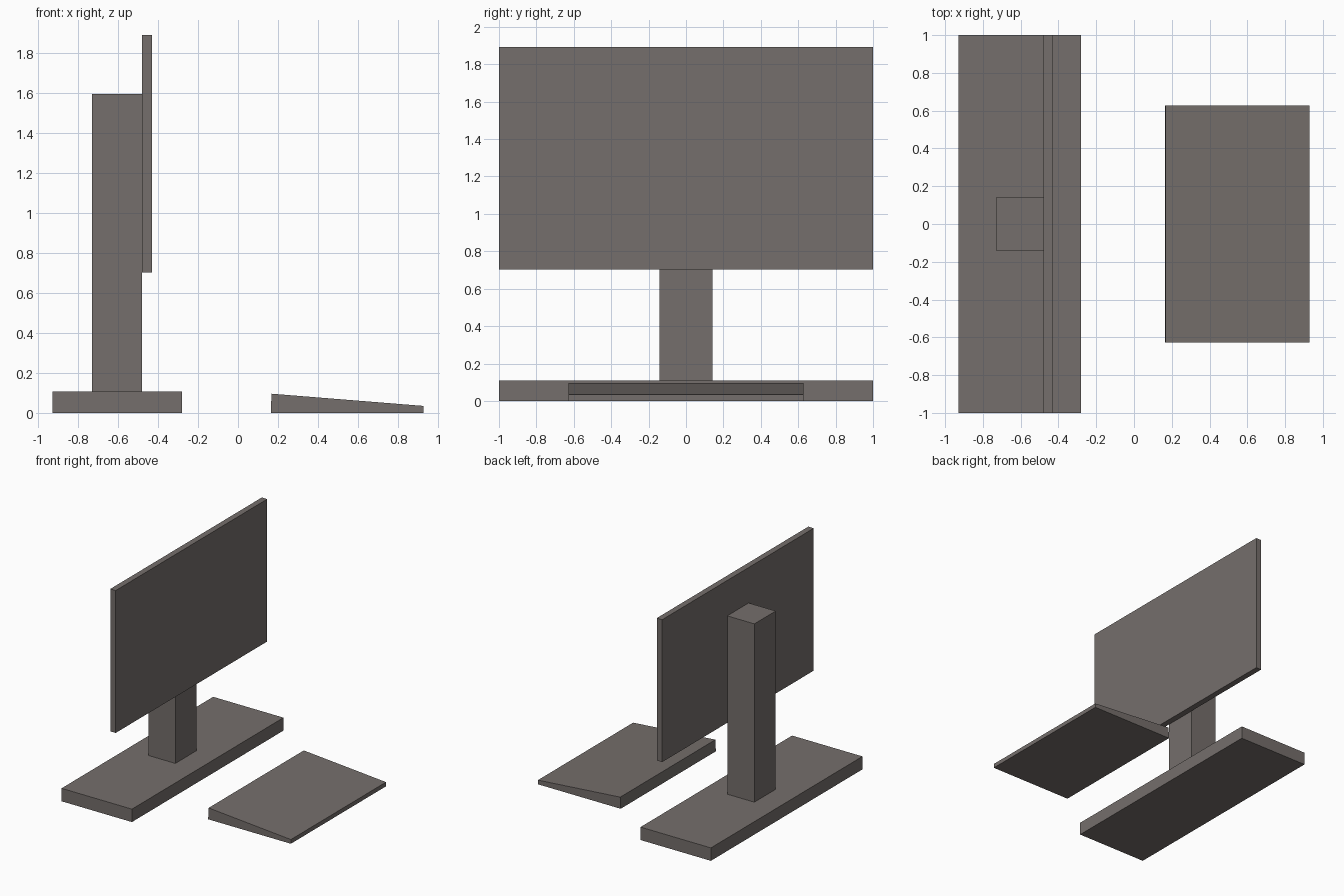
import bpy

if "Cube" in bpy.data.objects:
    bpy.data.objects.remove(bpy.data.objects["Cube"])

grey = bpy.data.materials.new("warm_grey")
grey.diffuse_color = (0.178, 0.158, 0.149, 1)
grey.use_nodes = True
grey.node_tree.nodes["Principled BSDF"].inputs["Base Color"].default_value = grey.diffuse_color


def extrude_y(name, profile, half_width):
    """Extrude an (x, z) profile symmetrically along y."""
    n = len(profile)
    verts = [(x, y, z) for y in (-half_width, half_width) for x, z in profile]
    faces = [tuple(range(n)), tuple(reversed(range(n, 2 * n)))]
    faces += [(i, i + n, (i + 1) % n + n, (i + 1) % n) for i in range(n)]
    mesh = bpy.data.meshes.new(name)
    mesh.from_pydata(verts, [], faces)
    mesh.materials.append(grey)
    obj = bpy.data.objects.new(name, mesh)
    bpy.context.collection.objects.link(obj)
    return obj


def box(name, x0, x1, z0, z1, half_width):
    return extrude_y(name, [(x0, z0), (x1, z0), (x1, z1), (x0, z1)], half_width)


# Monitor: flat foot, upright column, thin panel
box("monitor_base", -0.93, -0.28, 0.0, 0.108, 1.0)
box("monitor_column", -0.73, -0.48, 0.108, 1.597, 0.141)
box("monitor_screen", -0.48, -0.43, 0.704, 1.893, 1.0)

# Keyboard: wedge sloping down towards the user, back edge slightly tilted
extrude_y("keyboard", [(0.164, 0.0), (0.928, 0.0), (0.928, 0.035), (0.168, 0.096)], 0.628)
